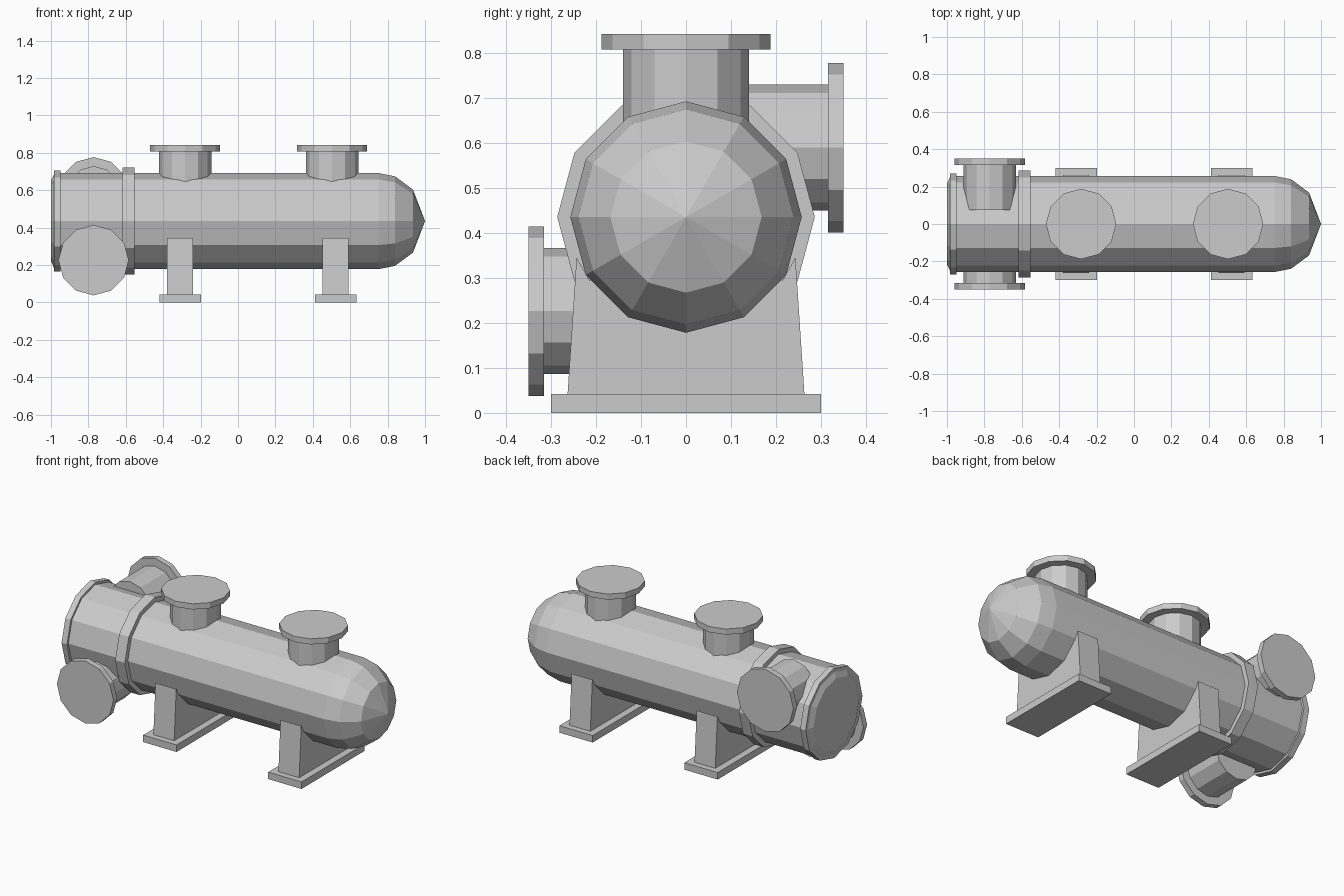
import bpy, bmesh, math
from mathutils import Matrix, Vector

if "Cube" in bpy.data.objects:
    bpy.data.objects.remove(bpy.data.objects["Cube"])

SIDES = 12
AXIS_Z = 0.435          # height of the vessel axis
R = 0.257               # vessel radius

steel = bpy.data.materials.new("light_grey_steel")
steel.diffuse_color = (0.6, 0.6, 0.6, 1)
steel.use_nodes = True
steel.node_tree.nodes["Principled BSDF"].inputs["Base Color"].default_value = steel.diffuse_color


def finish(name, bm):
    bmesh.ops.recalc_face_normals(bm, faces=bm.faces)
    mesh = bpy.data.meshes.new(name)
    bm.to_mesh(mesh)
    bm.free()
    mesh.materials.append(steel)
    obj = bpy.data.objects.new(name, mesh)
    bpy.context.collection.objects.link(obj)
    return obj


def lathe(name, profile, origin, axis):
    """Revolve (distance, radius) pairs about an axis; radius 0 makes a tip."""
    w = Vector(axis)
    u = Vector((0, 0, 1)) if abs(w.z) < 0.5 else Vector((1, 0, 0))
    v = w.cross(u)
    o = Vector(origin)
    bm = bmesh.new()
    rings = []
    for d, r in profile:
        if r == 0:
            rings.append([bm.verts.new(o + w * d)])
            continue
        angles = [2 * math.pi * i / SIDES for i in range(SIDES)]
        rings.append([bm.verts.new(o + w * d + (u * math.cos(a) + v * math.sin(a)) * r)
                      for a in angles])
    for a, b in zip(rings, rings[1:]):
        for i in range(SIDES):
            j = (i + 1) % SIDES
            if len(b) == 1:
                bm.faces.new((a[i], a[j], b[0]))
            else:
                bm.faces.new((a[i], a[j], b[j], b[i]))
    for ring in (rings[0], rings[-1]):
        if len(ring) > 1:
            bm.faces.new(ring)
    return finish(name, bm)


def extrude_x(name, outline, x0, x1):
    """Extrude a (y, z) outline from x0 to x1."""
    bm = bmesh.new()
    face = bm.faces.new([bm.verts.new((x0, y, z)) for y, z in outline])
    out = bmesh.ops.extrude_face_region(bm, geom=[face])
    moved = [g for g in out["geom"] if isinstance(g, bmesh.types.BMVert)]
    bmesh.ops.translate(bm, verts=moved, vec=(x1 - x0, 0, 0))
    return finish(name, bm)


# Vessel shell with rounded head, and its flanges and end cover
centre = (0, 0, AXIS_Z)
lathe("shell", [(-0.96, R), (0.75, R), (0.84, 0.239), (0.936, 0.168), (1.0, 0)],
      centre, (1, 0, 0))
lathe("body_flange", [(-0.617, 0.286), (-0.553, 0.286)], centre, (1, 0, 0))
lathe("end_flange", [(-0.985, 0.27), (-0.949, 0.27)], centre, (1, 0, 0))
lathe("end_cover", [(-1.0, 0.215), (-0.984, 0.25)], centre, (1, 0, 0))


# Nozzles: pipe plus blind flange
def nozzle(name, origin, axis, start, flange_start, end):
    lathe(name + "_pipe", [(start, 0.14), (flange_start + 0.01, 0.14)], origin, axis)
    lathe(name + "_flange", [(flange_start, 0.188), (end, 0.188)], origin, axis)


for label, x in (("left", -0.283), ("right", 0.503)):
    nozzle("top_nozzle_" + label, (x, 0, 0), (0, 0, 1), 0.57, 0.807, 0.841)
nozzle("front_nozzle", (-0.772, 0, 0.226), (0, -1, 0), 0.075, 0.315, 0.35)
nozzle("back_nozzle", (-0.772, 0, 0.589), (0, 1, 0), 0.075, 0.315, 0.35)

# Saddle supports: tapered web on a base plate
half_web = [(0.263, 0.042), (0.243, 0.345), (0.215, 0.295)]
web = half_web + [(-y, z) for y, z in reversed(half_web)]
base = [(-0.3, 0), (0.3, 0), (0.3, 0.042), (-0.3, 0.042)]
for label, x in (("left", -0.31), ("right", 0.522)):
    extrude_x("saddle_web_" + label, web, x - 0.069, x + 0.069)
    extrude_x("saddle_base_" + label, base, x - 0.111, x + 0.111)
